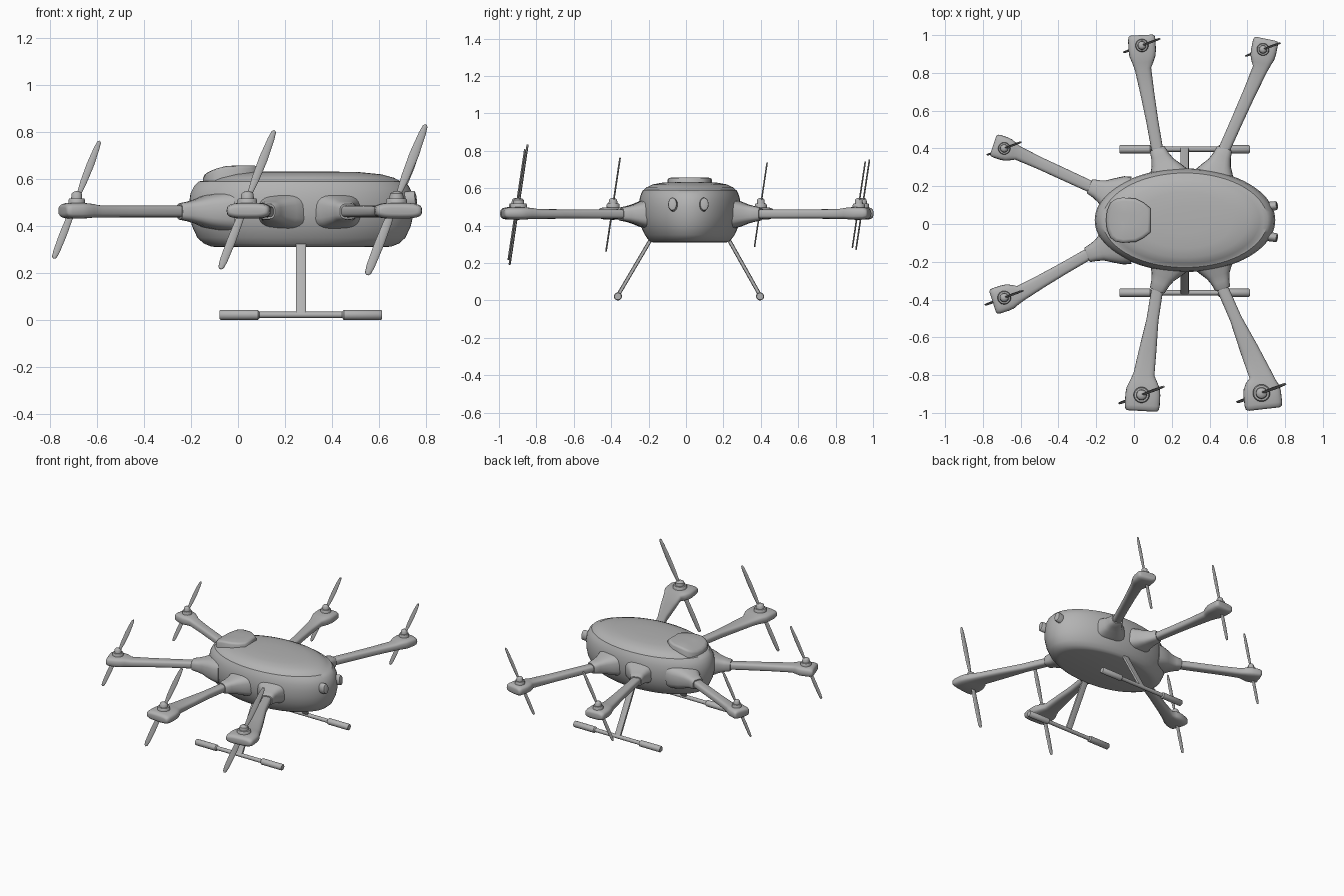
import bpy, math
from mathutils import Vector as V

if "Cube" in bpy.data.objects:
    bpy.data.objects.remove(bpy.data.objects["Cube"])

grey = bpy.data.materials.new("plain grey")
grey.diffuse_color = (0.45, 0.45, 0.45, 1)
grey.use_nodes = True
grey.node_tree.nodes["Principled BSDF"].inputs["Base Color"].default_value = grey.diffuse_color
Z = V((0, 0, 1))


def ring(c, u, v, a, b, p=1.0, n=24):
    """Superellipse section round c with half sizes a along u and b along v."""
    pts = []
    for i in range(n):
        t = 2 * math.pi * i / n
        cs, sn = math.cos(t), math.sin(t)
        pts.append(V(c) + u * (a * math.copysign(abs(cs) ** p, cs))
                   + v * (b * math.copysign(abs(sn) ** p, sn)))
    return pts


def loft(name, rings, angle=40):
    n = len(rings[0])
    verts = [p for r in rings for p in r]
    faces = [(k * n + i, k * n + (i + 1) % n, (k + 1) * n + (i + 1) % n, (k + 1) * n + i)
             for k in range(len(rings) - 1) for i in range(n)]
    faces += [tuple(reversed(range(n))), tuple(range(len(verts) - n, len(verts)))]
    me = bpy.data.meshes.new(name)
    me.from_pydata([tuple(p) for p in verts], [], faces)
    me.materials.append(grey)
    ob = bpy.data.objects.new(name, me)
    bpy.context.collection.objects.link(ob)
    bpy.context.view_layer.objects.active = ob
    bpy.ops.object.select_all(action='DESELECT')
    ob.select_set(True)
    bpy.ops.object.mode_set(mode='EDIT')
    bpy.ops.mesh.select_all(action='SELECT')
    bpy.ops.mesh.normals_make_consistent(inside=False)
    bpy.ops.object.mode_set(mode='OBJECT')
    bpy.ops.object.shade_smooth_by_angle(angle=math.radians(angle))
    return ob


def rod(name, a, b, profile, n=20):
    """Round part from a to b; profile lists (fraction, radius)."""
    a, b = V(a), V(b)
    d = (b - a).normalized()
    u = d.orthogonal().normalized()
    v = d.cross(u)
    return loft(name, [ring(a.lerp(b, f), u, v, r, r, n=n) for f, r in profile])


# Oval body
X, Y = V((1, 0, 0)), V((0, 1, 0))
body = [(.31, .36, .195), (.313, .385, .208), (.325, .415, .222), (.35, .443, .24),
        (.40, .466, .263), (.45, .477, .273), (.50, .478, .274), (.54, .472, .269),
        (.57, .457, .26), (.59, .437, .25), (.592, .418, .243), (.605, .395, .23),
        (.62, .34, .198), (.629, .25, .15), (.632, .12, .07), (.633, .01, .006)]
loft("body", [ring((.27, .02, z), X, Y, a, b, n=72) for z, a, b in body])

# Raised cover on the top
half = [(-.148, 0), (-.143, .05), (-.125, .092), (-.10, .112), (-.06, .12),
        (.01, .114), (.05, .094), (.088, .064)]
outline = half + [(x, -y) for x, y in reversed(half[1:])]


def cover_ring(s, drop):
    pts = []
    for x, y in outline:
        x = -.03 + (x + .03) * s
        top = .657 - 2.4 * max(0, -.02 - x) ** 2 - drop
        pts.append(V((x, .02 + y * s, top)))
    return pts


loft("top_cover", [cover_ring(1, .08), cover_ring(1, .012), cover_ring(.96, .003),
                   cover_ring(.85, 0), cover_ring(.3, 0)], 50)

# Two round eyes on the nose
for side, y in (("left", .093), ("right", -.067)):
    n = V((1, (y - .02) * 1.6, .12)).normalized()
    u = V((0, 0, 1)).cross(n).normalized()
    v = n.cross(u)
    c = V((.715, y, .51))
    loft(side + "_eye", [ring(c + n * d, u, v, .024 * s, .036 * s)
                         for d, s in ((0, 1), (.036, 1), (.042, .9), (.045, .6))])

# Arms: mount root, arm base, neck, pad end, pad width, rotor centre, rotor height
arms = {
    "back_middle": ((.20, .20), (.122, .40), (.048, .82), (.04, 1.0), .145, (.042, .945), .48),
    "front_middle": ((.20, -.16), (.122, -.354), (.053, -.794), (.042, -.99), .185, (.04, -.905), .59),
    "back_right": ((.41, .20), (.48, .40), (.667, .82), (.70, .98), .135, (.683, .924), .46),
    "front_right": ((.41, -.16), (.47, -.344), (.667, -.794), (.688, -.98), .20, (.675, -.895), .64),
    "back_left": ((-.06, .13), (-.235, .20), (-.614, .375), (-.745, .418), .125, (-.687, .40), .45),
    "front_left": ((-.06, -.09), (-.249, -.164), (-.598, -.365), (-.748, -.413), .14, (-.687, -.39), .50),
}
for name, (root, base, neck, end, pw, hub, span) in arms.items():
    root, base, neck, end = (V((*p, .462)) for p in (root, base, neck, end))

    # Flared mount blending into the body
    d = (base - root).normalized()
    u = Z.cross(d)
    prof = [(0, .26, .175), (.2, .235, .16), (.42, .18, .135), (.62, .125, .105),
            (.8, .098, .085), (.97, .084, .072), (1, .076, .064)]
    loft(name + "_mount", [ring(root.lerp(base, f), u, Z, w / 2, h / 2, .65)
                           for f, w, h in prof])

    # Arm widening into the motor pad
    da, dp = (neck - base).normalized(), (end - neck).normalized()
    rings = []
    for f, w, h in ((-.06, .062, .05), (.35, .064, .05), (.7, .44 * pw + .01, .05),
                    (1, .6 * pw, .053)):
        rings.append(ring(base.lerp(neck, f), Z.cross(da), Z, w / 2, h / 2, .65))
    for f, w, h in ((.2, .78, .06), (.38, .95, .066), (.55, 1, .068), (.85, 1, .066),
                    (.95, .96, .056), (.99, .88, .04), (1, .78, .025)):
        rings.append(ring(neck.lerp(end, f) + Z * .003, Z.cross(dp), Z, w * pw / 2, h / 2, .6))
    loft(name + "_arm", rings, 60)

    # Motor hub
    k = span / .5
    rod(name + "_hub", (*hub, .48), (*hub, .548),
        [(0, .036 * k), (.45, .036 * k), (.55, .032 * k), (.56, .024 * k),
         (.85, .022 * k), (.95, .016 * k), (1, .006)])

    # Steeply tilted two blade propeller
    axis = V((.39, .15, 1))
    c = V((*hub, .512))
    across = V((1, 0, -.39)).normalized()
    thin = axis.cross(across).normalized()
    blade = [(-.5, .008), (-.49, .02), (-.44, .028), (-.3, .032), (-.15, .028), (-.05, .018),
             (.05, .018), (.15, .028), (.3, .032), (.44, .024), (.49, .016), (.5, .006)]
    loft(name + "_propeller", [ring(c + axis * (f * span), across, thin,
                                    w * k / 2, .0045 * k, n=12) for f, w in blade])

# Landing gear: flat struts and skids with thick ends
for side, y0, y1 in (("front", -.18, -.364), ("back", .22, .396)):
    a, b = V((.268, y0, .34)), V((.268, y1, .027))
    d = (b - a).normalized()
    loft(side + "_leg", [ring(p, X, d.cross(X), .022, .010, .35, 16) for p in (a, b)])
    rod(side + "_skid", (-.078, y1, .0215), (.613, y1, .0215),
        [(0, .018), (.006, .0215), (.235, .0215), (.245, .0135), (.755, .0135),
         (.765, .0215), (.994, .0215), (1, .018)], 24)
